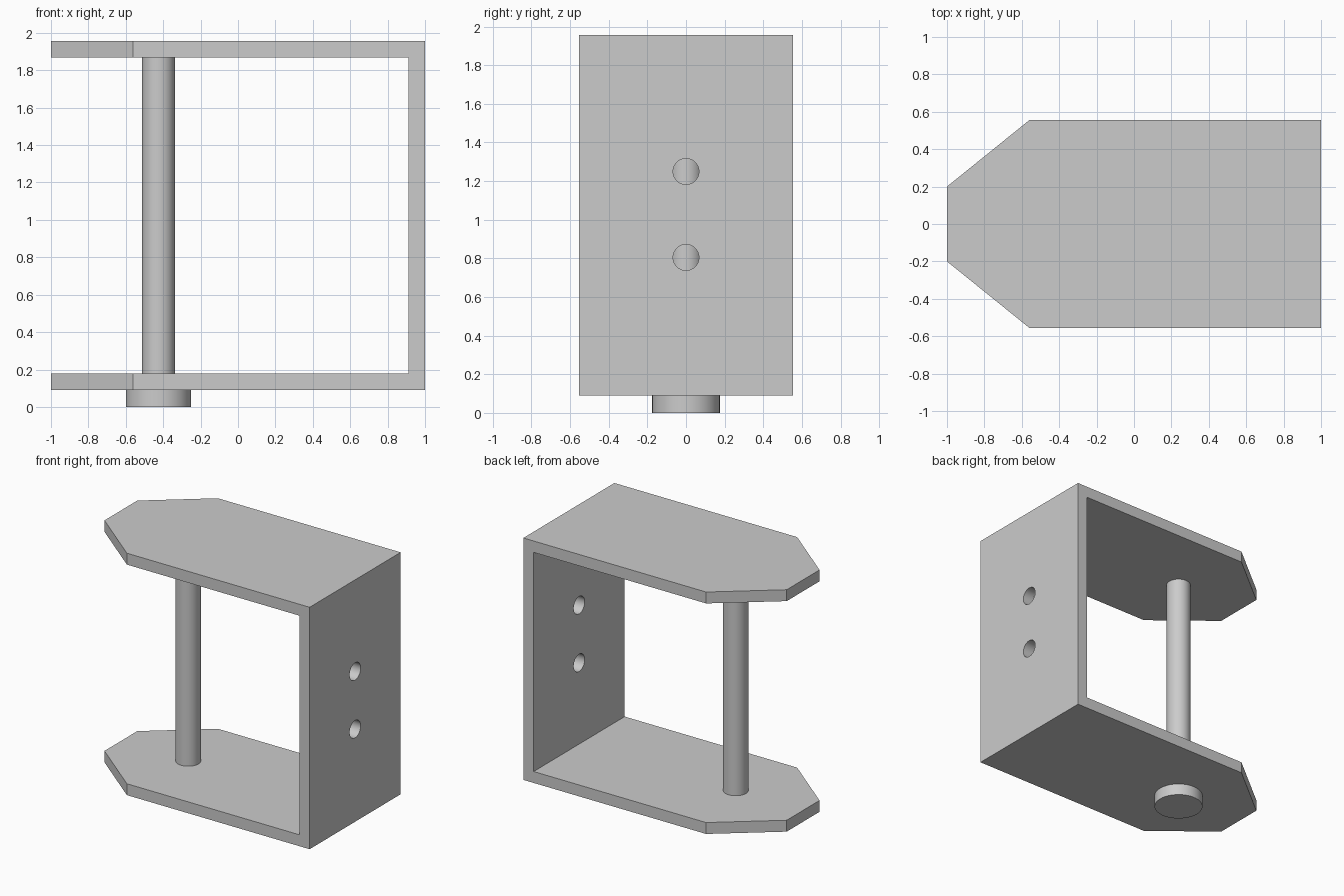
import bpy, bmesh
from mathutils import Vector

cube = bpy.data.objects.get("Cube")
if cube:
    bpy.data.objects.remove(cube, do_unlink=True)

HALF_Y = 0.555
BOTTOM, TOP, WALL = 0.09, 1.957, 0.088
PIN_X = -0.425

grey = bpy.data.materials.new("grey_metal")
grey.use_nodes = True
colour = (0.6, 0.6, 0.6, 1)
grey.diffuse_color = colour
grey.node_tree.nodes["Principled BSDF"].inputs["Base Color"].default_value = colour


def finish(name, bm):
    """Turn a bmesh into a grey object."""
    bmesh.ops.recalc_face_normals(bm, faces=bm.faces)
    mesh = bpy.data.meshes.new(name)
    bm.to_mesh(mesh)
    bm.free()
    mesh.materials.append(grey)
    obj = bpy.data.objects.new(name, mesh)
    bpy.context.collection.objects.link(obj)
    return obj


def prism(name, points, direction):
    """Extrude a closed outline along a direction."""
    bm = bmesh.new()
    face = bm.faces.new([bm.verts.new(p) for p in points])
    ext = bmesh.ops.extrude_face_region(bm, geom=[face])
    moved = [v for v in ext["geom"] if isinstance(v, bmesh.types.BMVert)]
    bmesh.ops.translate(bm, verts=moved, vec=Vector(direction))
    return finish(name, bm)


def lathe(name, profile, x, segments=48):
    """Spin (radius, z) points about a vertical axis, with flat ends."""
    bm = bmesh.new()
    verts = [bm.verts.new((x + r, 0, z)) for r, z in profile]
    edges = [bm.edges.new(pair) for pair in zip(verts, verts[1:])]
    bmesh.ops.spin(bm, geom=verts + edges, cent=(x, 0, 0), axis=(0, 0, 1),
                   angle=6.283185307, steps=segments, use_merge=True)
    bmesh.ops.remove_doubles(bm, verts=bm.verts, dist=1e-4)
    bmesh.ops.holes_fill(bm, edges=[e for e in bm.edges if e.is_boundary], sides=0)
    return finish(name, bm)


def smooth(obj):
    bpy.ops.object.select_all(action="DESELECT")
    obj.select_set(True)
    bpy.context.view_layer.objects.active = obj
    bpy.ops.object.shade_smooth_by_angle(angle=0.6)


def boolean(obj, cutter, operation):
    """Apply a boolean and hide its cutter."""
    mod = obj.modifiers.new(cutter.name, "BOOLEAN")
    mod.object, mod.operation, mod.solver = cutter, operation, "EXACT"
    bpy.ops.object.select_all(action="DESELECT")
    bpy.context.view_layer.objects.active = obj
    bpy.ops.object.modifier_apply(modifier=mod.name)
    bpy.data.objects.remove(cutter, do_unlink=True)


# U-shaped bracket: two plates joined by the upright wall
inner = 1 - WALL
u_shape = [(-1.2, BOTTOM), (1, BOTTOM), (1, TOP), (-1.2, TOP),
           (-1.2, TOP - WALL), (inner, TOP - WALL),
           (inner, BOTTOM + WALL), (-1.2, BOTTOM + WALL)]
bracket = prism("bracket", [(x, -HALF_Y, z) for x, z in u_shape], (0, 2 * HALF_Y, 0))

# Tapered noses on both plates
nose = [(-1, -0.2), (0, -1.007), (1.5, -1.007), (1.5, 1.007), (0, 1.007), (-1, 0.2)]
boolean(bracket, prism("nose_cutter", [(x, y, -1) for x, y in nose], (0, 0, 4)), "INTERSECT")

# Two mounting holes through the wall
for z in (0.805, 1.25):
    bpy.ops.mesh.primitive_cylinder_add(vertices=48, radius=0.067, depth=0.4,
                                        location=(1, 0, z), rotation=(0, 1.570796, 0))
    boolean(bracket, bpy.context.object, "DIFFERENCE")
if not bracket.data.materials:
    bracket.data.materials.append(grey)
for poly in bracket.data.polygons:
    poly.material_index = 0
smooth(bracket)

# Headed pin through both plates
pin = lathe("headed_pin", [(0.175, 0), (0.175, BOTTOM), (0.088, BOTTOM), (0.088, TOP - 0.002)], PIN_X)
smooth(pin)
